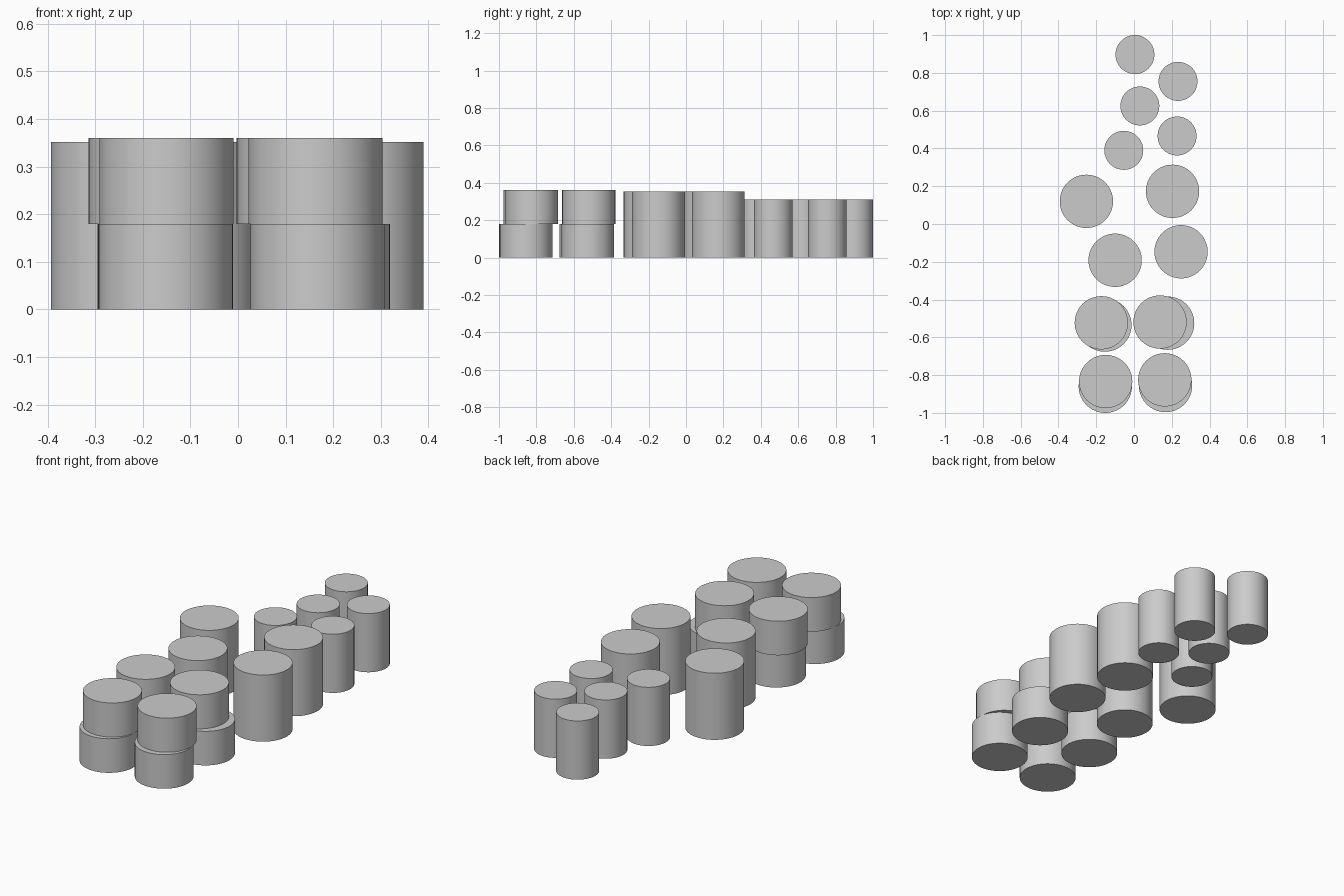
import bpy
import math

cube = bpy.data.objects.get("Cube")
if cube:
    bpy.data.objects.remove(cube, do_unlink=True)

grey = bpy.data.materials.new("plain grey")
grey.use_nodes = True
grey.diffuse_color = (0.6, 0.6, 0.6, 1)
grey.node_tree.nodes["Principled BSDF"].inputs["Base Color"].default_value = (0.6, 0.6, 0.6, 1)


def cylinders(name, centres, radius, bottom, height):
    """Upright smooth cylinders, one for each plan position."""
    for x, y in centres:
        bpy.ops.mesh.primitive_cylinder_add(
            vertices=64, radius=radius, depth=height,
            location=(x, y, bottom + height / 2))
        obj = bpy.context.object
        obj.name = name
        obj.data.materials.append(grey)
        bpy.ops.object.shade_smooth_by_angle(angle=math.radians(30))


WIDE, SLIM = 0.141, 0.103
HALF = 0.18

# Slim cans at the back
cylinders("slim_can", [(0.005, 0.897), (0.233, 0.755), (0.031, 0.625),
                       (0.228, 0.466), (-0.054, 0.39)], SLIM, 0, 0.31)
# Tall cans in the middle
cylinders("tall_can", [(-0.252, 0.12), (0.204, 0.173),
                       (-0.1, -0.192), (0.249, -0.147)], WIDE, 0, 0.352)
# Short cans stacked in pairs at the front
cylinders("lower_short_can", [(-0.154, -0.535), (0.178, -0.525),
                              (-0.152, -0.859), (0.167, -0.855)], WIDE, 0, HALF)
cylinders("upper_short_can", [(-0.173, -0.523), (0.138, -0.519),
                              (-0.15, -0.834), (0.163, -0.825)], WIDE, HALF, HALF)
